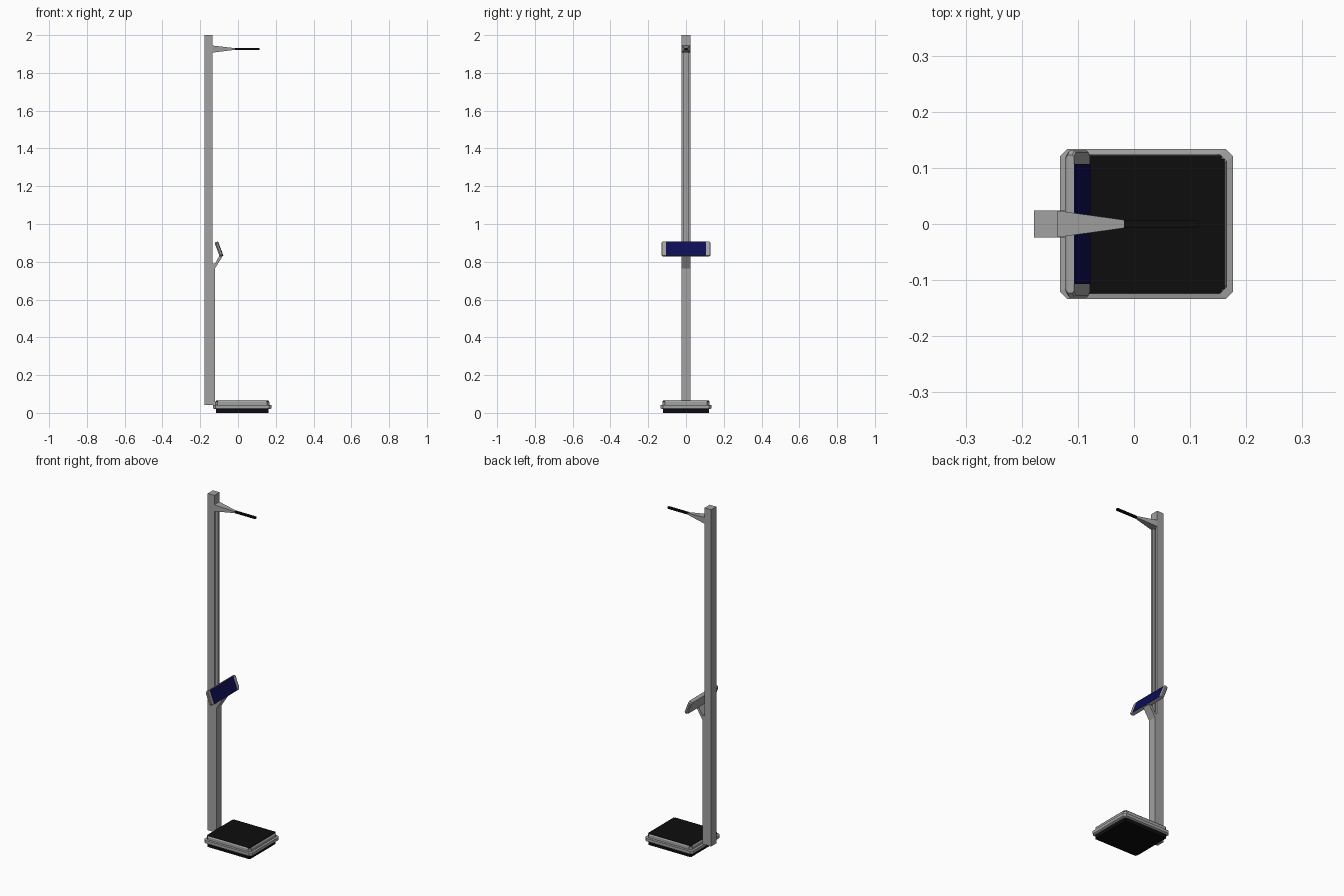
import bpy, bmesh, math
from mathutils import Vector

if "Cube" in bpy.data.objects:
    bpy.data.objects.remove(bpy.data.objects["Cube"])


def mat(name, rgb):
    m = bpy.data.materials.new(name)
    m.diffuse_color = (*rgb, 1)
    m.use_nodes = True
    m.node_tree.nodes["Principled BSDF"].inputs["Base Color"].default_value = m.diffuse_color
    return m


GREY = mat("grey metal", (0.36, 0.36, 0.36))
BLACK = mat("black rubber", (0.004, 0.004, 0.004))
BLUE = mat("dark blue screen", (0.004, 0.004, 0.09))


def loft(name, rings, material):
    """Solid skinned through rings of equal point count, capped at both ends."""
    bm = bmesh.new()
    loops = [[bm.verts.new(p) for p in r] for r in rings]
    n = len(rings[0])
    for a, b in zip(loops, loops[1:]):
        for i in range(n):
            j = (i + 1) % n
            bm.faces.new((a[i], a[j], b[j], b[i]))
    bm.faces.new(loops[0][::-1])
    bm.faces.new(loops[-1])
    bmesh.ops.recalc_face_normals(bm, faces=bm.faces[:])
    me = bpy.data.meshes.new(name)
    bm.to_mesh(me)
    bm.free()
    me.materials.append(material)
    ob = bpy.data.objects.new(name, me)
    bpy.context.collection.objects.link(ob)
    return ob


def prism(name, outline, z0, z1, material):
    return loft(name, [[(x, y, z) for x, y in outline] for z in (z0, z1)], material)


def rect(x0, x1, y):
    return [(x0, -y), (x1, -y), (x1, y), (x0, y)]


def octagon(cx, hx, hy, c):
    """Rectangle with chamfered corners."""
    return [(cx + sx, sy) for sx, sy in (
        (-hx + c, -hy), (hx - c, -hy), (hx, -hy + c), (hx, hy - c),
        (hx - c, hy), (-hx + c, hy), (-hx, hy - c), (-hx, -hy + c))]


def notched(cx, hx, hy, n):
    """Rectangle with small square notches in the corners."""
    q = [(hx - n, -hy), (hx - n, -hy + n), (hx, -hy + n)]
    right = q + [(x, -y) for x, y in q[::-1]]
    return [(cx + x, y) for x, y in right + [(-x, -y) for x, y in right]]


# Platform: grey tray with stepped, chamfered rim
CX = 0.0225
tray = [(0.020, 0.147, 0.127), (0.024, 0.154, 0.134), (0.041, 0.154, 0.134),
        (0.043, 0.143, 0.125), (0.058, 0.143, 0.125), (0.064, 0.139, 0.122)]
loft("platform_tray",
     [[(x, y, z) for x, y in octagon(CX, hx, hy, 0.013)] for z, hx, hy in tray], GREY)
# Rubber mats above and below
prism("platform_mat", notched(CX, 0.139, 0.122, 0.006), 0.058, 0.066, BLACK)
prism("platform_base", notched(CX, 0.139, 0.122, 0.006), 0.0, 0.022, BLACK)

# Column: solid lower half, slotted rail above, solid head
prism("column_lower", rect(-0.178, -0.122, 0.024), 0.042, 0.78, GREY)
rail = [(-0.178, -0.024), (-0.136, -0.024), (-0.136, -0.012), (-0.152, -0.012),
        (-0.152, 0.012), (-0.136, 0.012), (-0.136, 0.024), (-0.178, 0.024)]
prism("column_rail", rail, 0.78, 1.91, GREY)
prism("column_head", rect(-0.178, -0.136, 0.024), 1.91, 2.0, GREY)


def section(x, y, z0, z1):
    return [(x, -y, z0), (x, y, z0), (x, y, z1), (x, -y, z1)]


# Height arm: tapering bracket and thin black head plate
loft("height_arm", [section(-0.138, 0.024, 1.907, 1.945),
                    section(-0.016, 0.007, 1.922, 1.931)], GREY)
loft("head_bar", [section(-0.018, 0.007, 1.922, 1.932),
                  section(0.115, 0.007, 1.922, 1.932)], BLACK)

# Display bracket rising from the column
side = [(-0.137, 0.775), (-0.122, 0.765), (-0.082, 0.828), (-0.096, 0.836),
        (-0.122, 0.79), (-0.137, 0.79)]
loft("display_bracket", [[(x, y, z) for x, z in side] for y in (-0.024, 0.024)], GREY)

# Tilted display: u runs up the face, n points out of it
foot = Vector((-0.078, 0, 0.832))
u = Vector((-0.029, 0, 0.076)).normalized()
n = Vector((u.z, 0, -u.x))
H = 0.0405


def face_ring(hy, hu, c, depth):
    return [foot + u * (H + a) + n * depth + Vector((0, y, 0))
            for y, a in octagon(0, hy, hu, c)]


loft("display_case", [face_ring(0.123, 0.037, 0.008, -0.019),
                      face_ring(0.131, H, 0.008, -0.012),
                      face_ring(0.131, H, 0.008, -0.003),
                      face_ring(0.127, H, 0.008, 0.0)], GREY)
loft("display_screen", [face_ring(0.107, 0.0395, 0.0005, -0.002),
                        face_ring(0.107, 0.0395, 0.0005, 0.001)], BLUE)
